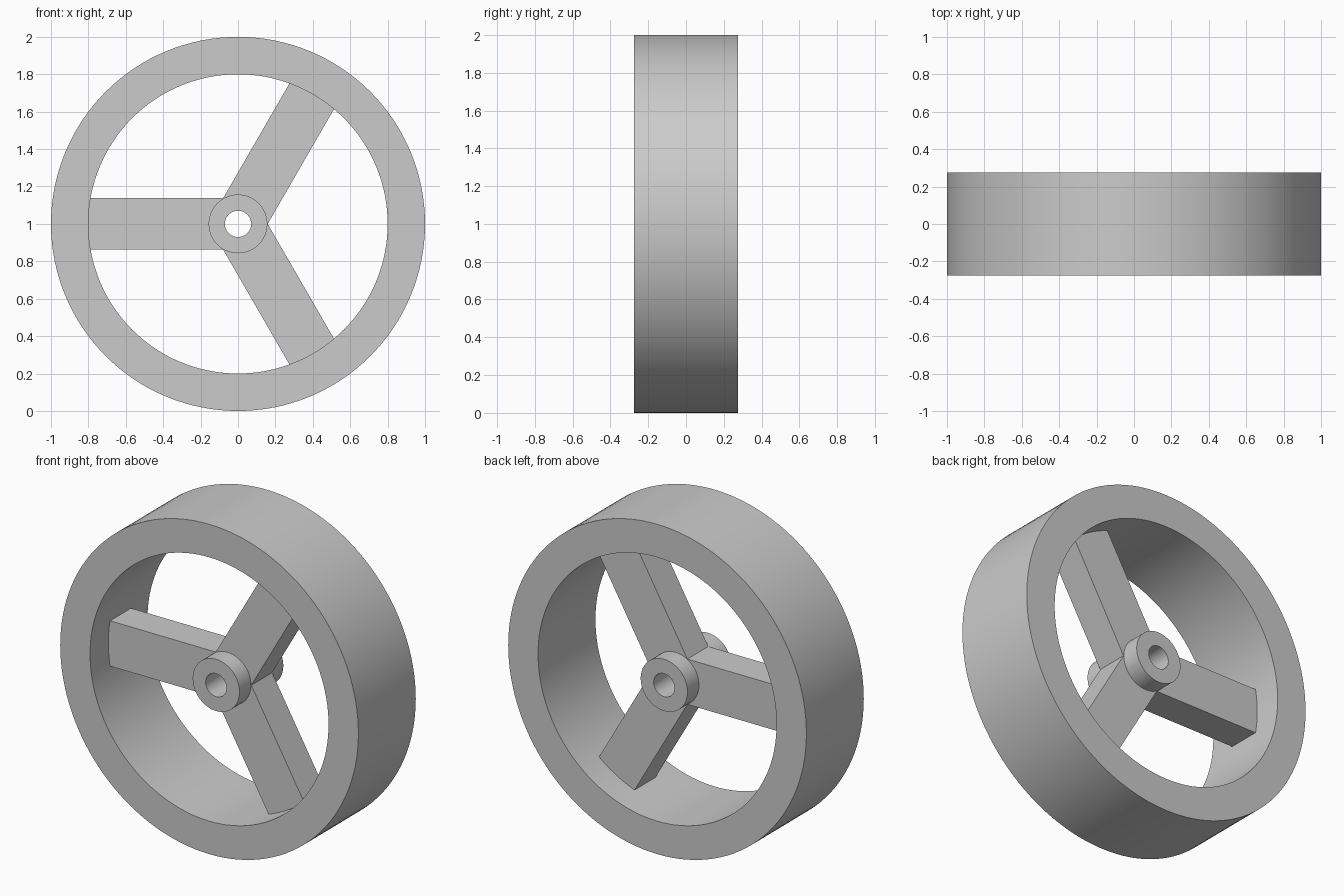
import bpy, bmesh, math
from mathutils import Matrix, Vector

default = bpy.data.objects.get("Cube")
if default:
    bpy.data.objects.remove(default, do_unlink=True)

CENTRE = Vector((0, 0, 1))      # wheel axis runs along y at this height
RIM_OUTER, RIM_INNER, RIM_HALF = 1.0, 0.8, 0.275
HUB_OUTER, HUB_BORE, HUB_HALF = 0.157, 0.07, 0.21
SPOKE_WIDTH, SPOKE_DEPTH = 0.275, 0.2

grey = bpy.data.materials.new("plain grey")
grey.use_nodes = True
colour = (0.6, 0.6, 0.6, 1)
grey.diffuse_color = colour
grey.node_tree.nodes["Principled BSDF"].inputs["Base Color"].default_value = colour


def finish(bm, name, smooth=False):
    bmesh.ops.recalc_face_normals(bm, faces=bm.faces)
    mesh = bpy.data.meshes.new(name)
    bm.to_mesh(mesh)
    bm.free()
    mesh.materials.append(grey)
    obj = bpy.data.objects.new(name, mesh)
    obj.location = CENTRE
    bpy.context.collection.objects.link(obj)
    if smooth:
        bpy.ops.object.select_all(action='DESELECT')
        obj.select_set(True)
        bpy.context.view_layer.objects.active = obj
        bpy.ops.object.shade_smooth_by_angle(angle=math.radians(30))
    return obj


def ring(name, outer, inner, half, steps):
    """Rectangular section spun about the wheel axis."""
    bm = bmesh.new()
    corners = [(inner, -half), (outer, -half), (outer, half), (inner, half)]
    verts = [bm.verts.new((r, y, 0)) for r, y in corners]
    edges = [bm.edges.new((verts[i], verts[(i + 1) % 4])) for i in range(4)]
    bmesh.ops.spin(bm, geom=verts + edges, cent=(0, 0, 0), axis=(0, 1, 0),
                   angle=math.tau, steps=steps)
    bmesh.ops.remove_doubles(bm, verts=bm.verts, dist=0.0001)
    finish(bm, name, smooth=True)


def spoke(name, angle):
    """Bar from inside the hub wall into the rim."""
    start = SPOKE_WIDTH / 2 / math.tan(math.radians(60))  # neighbours just meet
    end = RIM_INNER + 0.01
    bm = bmesh.new()
    bmesh.ops.create_cube(bm, size=1, matrix=(
        Matrix.Rotation(-math.radians(angle), 4, 'Y')
        @ Matrix.Translation(((start + end) / 2, 0, 0))
        @ Matrix.Diagonal((end - start, SPOKE_DEPTH, SPOKE_WIDTH, 1))))
    finish(bm, name)


ring("rim", RIM_OUTER, RIM_INNER, RIM_HALF, 128)
ring("hub", HUB_OUTER, HUB_BORE, HUB_HALF, 64)
for name, angle in (("upper_spoke", 60), ("side_spoke", 180), ("lower_spoke", 300)):
    spoke(name, angle)
